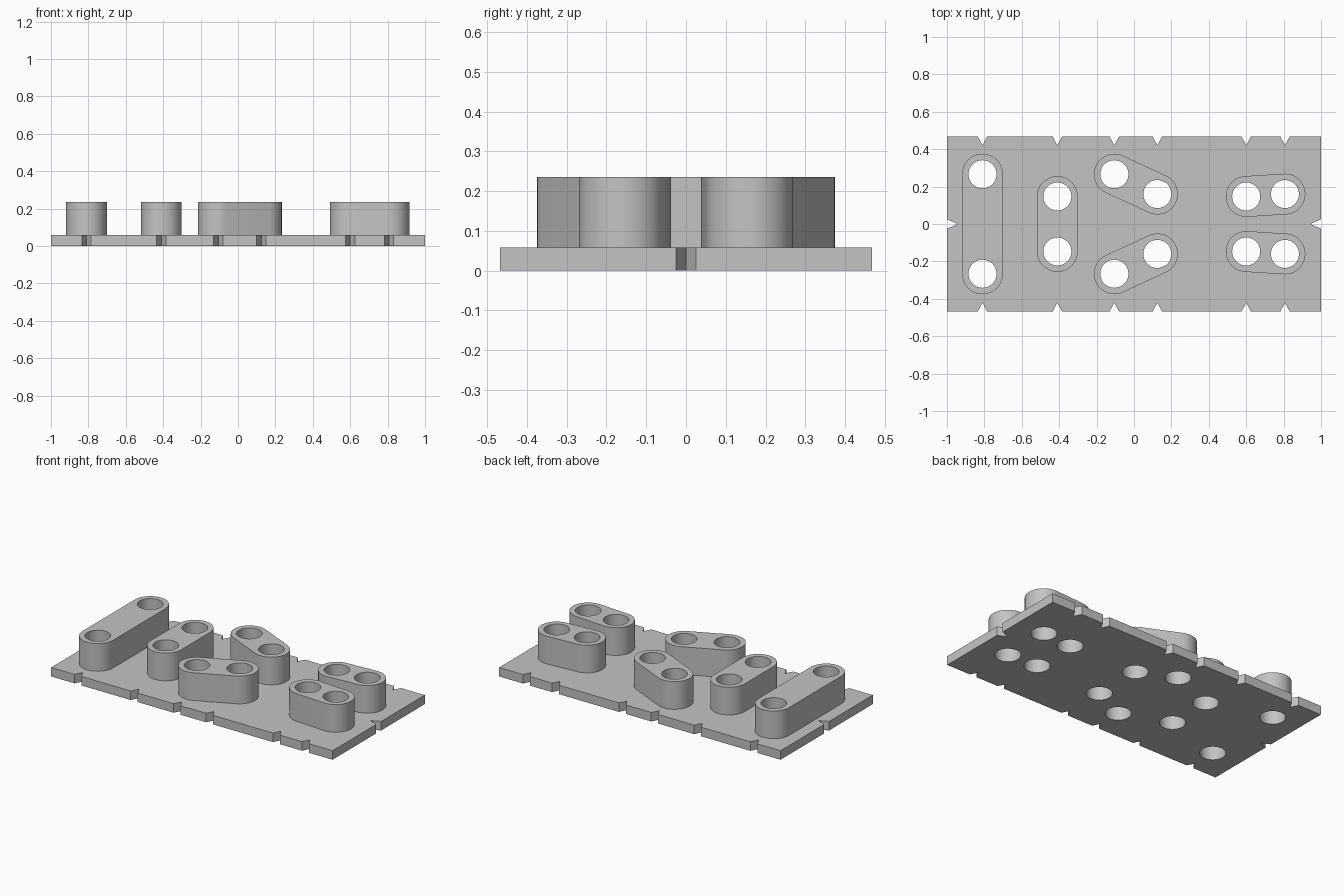
import bpy
import bmesh
from math import atan2, cos, sin, pi, radians

cube = bpy.data.objects.get("Cube")
if cube:
    bpy.data.objects.remove(cube, do_unlink=True)

PLATE_X, PLATE_Y, PLATE_TOP, BOSS_TOP = 1.0, 0.468, 0.058, 0.236
HOLE_R, BOSS_R, NOTCH = 0.075, 0.109, 0.025

grey = bpy.data.materials.new("plain grey")
grey.use_nodes = True
colour = (0.55, 0.55, 0.55, 1)
grey.diffuse_color = colour
grey.node_tree.nodes["Principled BSDF"].inputs["Base Color"].default_value = colour


def arc(centre, radius, start, sweep, steps):
    return [(centre[0] + radius * cos(start + sweep * i / steps),
             centre[1] + radius * sin(start + sweep * i / steps))
            for i in range(steps + 1)]


def hole(centre):
    return arc(centre, HOLE_R, 0, 2 * pi, 48)[:-1]


def capsule(a, b):
    heading = atan2(b[1] - a[1], b[0] - a[0])
    return (arc(b, BOSS_R, heading - pi / 2, pi, 24)
            + arc(a, BOSS_R, heading + pi / 2, pi, 24))


def extrude_profile(name, loops, bottom, top):
    """Filled outline with holes, raised between two heights."""
    curve = bpy.data.curves.new(name, "CURVE")
    curve.dimensions = "2D"
    curve.fill_mode = "BOTH"
    curve.extrude = (top - bottom) / 2
    for loop in loops:
        spline = curve.splines.new("POLY")
        spline.points.add(len(loop) - 1)
        for point, (x, y) in zip(spline.points, loop):
            point.co = (x, y, 0, 1)
        spline.use_cyclic_u = True
    obj = bpy.data.objects.new(name, curve)
    bpy.context.collection.objects.link(obj)
    bpy.ops.object.select_all(action="DESELECT")
    obj.select_set(True)
    bpy.context.view_layer.objects.active = obj
    bpy.ops.object.convert(target="MESH")
    obj = bpy.context.object
    bm = bmesh.new()
    bm.from_mesh(obj.data)
    bmesh.ops.translate(bm, verts=bm.verts, vec=(0, 0, (top + bottom) / 2))
    bmesh.ops.remove_doubles(bm, verts=bm.verts, dist=0.0001)
    bmesh.ops.recalc_face_normals(bm, faces=bm.faces)
    bm.to_mesh(obj.data)
    bm.free()
    obj.data.materials.clear()
    obj.data.materials.append(grey)
    bpy.ops.object.shade_smooth_by_angle(angle=radians(30))
    return obj


def mirrored(p):
    return (p[0], -p[1])


# Hole centres on the back half, left to right
far, mid, slant_a, slant_b, near_a, near_b = back_holes = [
    (-0.81, 0.266), (-0.41, 0.147), (-0.105, 0.266),
    (0.125, 0.16), (0.6, 0.147), (0.807, 0.16)]

# Notched plate: one half of the outline, then turned round for the other edge
front_edge = [(-PLATE_X, -PLATE_Y)]
for x, _ in back_holes:
    front_edge += [(x - NOTCH, -PLATE_Y), (x, -PLATE_Y + 0.047), (x + NOTCH, -PLATE_Y)]
front_edge.append((PLATE_X, -PLATE_Y))
side_notch = [(PLATE_X, -NOTCH), (PLATE_X - 0.057, 0), (PLATE_X, NOTCH)]
outline = (front_edge + side_notch
           + [mirrored(p) for p in reversed(front_edge)]
           + [(-x, -y) for x, y in side_notch])
plate_holes = [hole(c) for p in back_holes for c in (p, mirrored(p))]
extrude_profile("base_plate", [outline] + plate_holes, 0, PLATE_TOP)

# Raised two-hole blocks
blocks = [("long_cross_block", far, mirrored(far)),
          ("short_cross_block", mid, mirrored(mid))]
for name, a, b in (("slanted_block", slant_a, slant_b), ("end_block", near_a, near_b)):
    blocks += [(name + "_back", a, b), (name + "_front", mirrored(a), mirrored(b))]
for name, a, b in blocks:
    extrude_profile(name, [capsule(a, b), hole(a), hole(b)], PLATE_TOP, BOSS_TOP)
